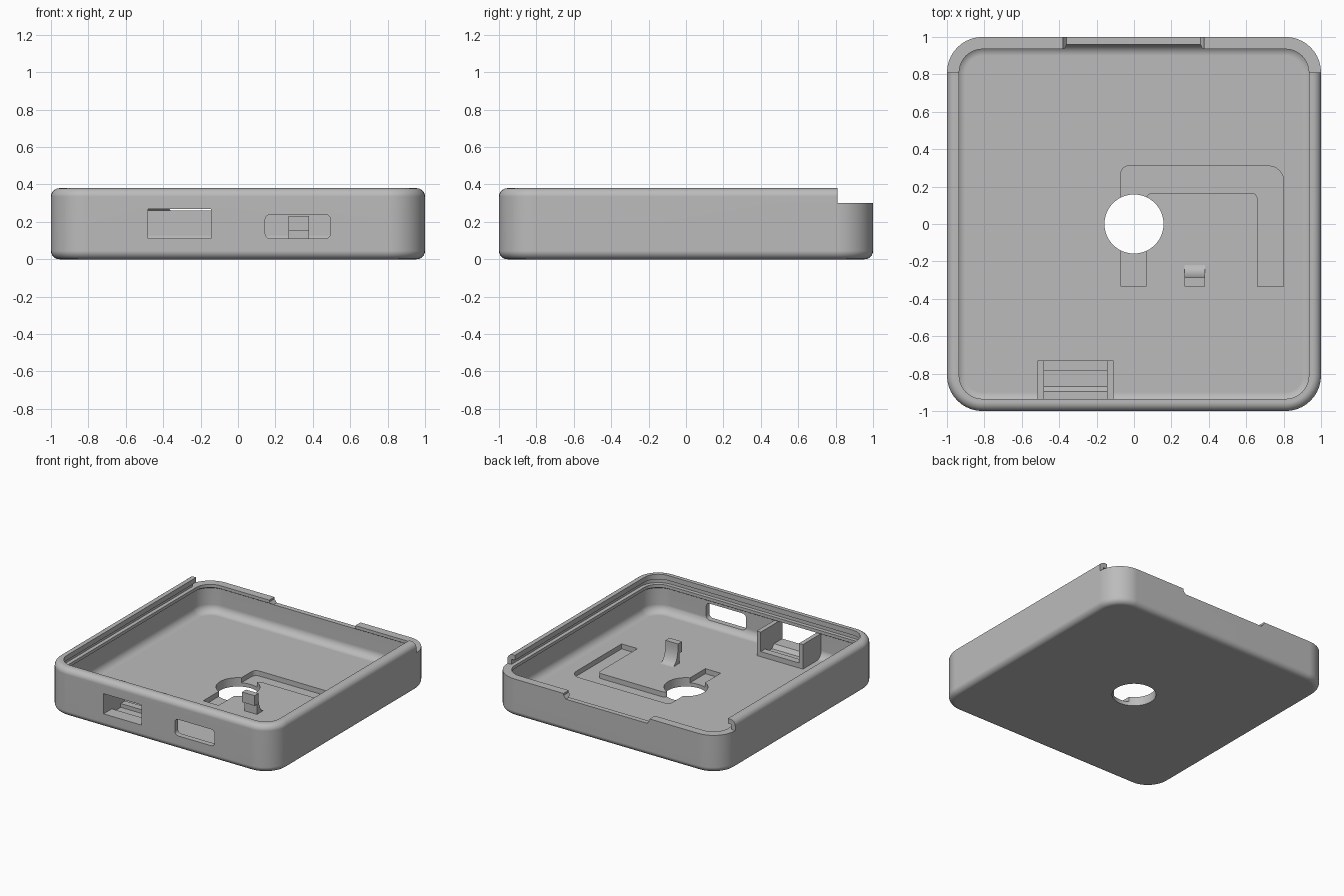
import bpy, bmesh, math
from mathutils import Vector

if "Cube" in bpy.data.objects:
    bpy.data.objects.remove(bpy.data.objects["Cube"])

grey = bpy.data.materials.new("plain_grey")
grey.diffuse_color = (0.5, 0.5, 0.5, 1)
grey.use_nodes = True
grey.node_tree.nodes["Principled BSDF"].inputs["Base Color"].default_value = grey.diffuse_color


def make(name, bm):
    bmesh.ops.recalc_face_normals(bm, faces=bm.faces)
    me = bpy.data.meshes.new(name)
    bm.to_mesh(me)
    bm.free()
    ob = bpy.data.objects.new(name, me)
    me.materials.append(grey)
    bpy.context.collection.objects.link(ob)
    return ob


def activate(ob):
    bpy.ops.object.select_all(action='DESELECT')
    ob.select_set(True)
    bpy.context.view_layer.objects.active = ob


def loft(name, layers, radius=0.19, seg=10):
    """Stack of rounded squares, each layer given as (z, inset)."""
    bm = bmesh.new()
    rings = []
    for z, inset in layers:
        r, ring = radius - inset, []
        for k in range(4):
            sx, sy = ((1, 1), (-1, 1), (-1, -1), (1, -1))[k]
            for i in range(seg + 1):
                a = math.pi / 2 * (k + i / seg)
                c = 1 - radius
                ring.append(bm.verts.new((sx * c + r * math.cos(a), sy * c + r * math.sin(a), z)))
        rings.append(ring)
    n = len(rings[0])
    for lo, hi in zip(rings, rings[1:]):
        for i in range(n):
            j = (i + 1) % n
            bm.faces.new((lo[i], lo[j], hi[j], hi[i]))
    bm.faces.new(rings[0])
    bm.faces.new(rings[-1])
    return make(name, bm)


def prism(name, pts, axis, a, b):
    """Extrude a 2D outline along x, y or z from a to b."""
    place = {'x': lambda p, t: (t, p[0], p[1]),
             'y': lambda p, t: (p[0], t, p[1]),
             'z': lambda p, t: (p[0], p[1], t)}[axis]
    bm = bmesh.new()
    lo = [bm.verts.new(place(p, a)) for p in pts]
    hi = [bm.verts.new(place(p, b)) for p in pts]
    for i in range(len(pts)):
        j = (i + 1) % len(pts)
        bm.faces.new((lo[i], lo[j], hi[j], hi[i]))
    bm.faces.new(lo)
    bm.faces.new(hi)
    return make(name, bm)


def rect(x0, x1, y0, y1, r=0):
    return rounded([(x0, y0, r), (x1, y0, r), (x1, y1, r), (x0, y1, r)])


def rounded(corners, seg=6):
    """Round the right-angled corners of an outline of (x, y, radius)."""
    out = []
    for i, (x, y, r) in enumerate(corners):
        p = Vector((x, y))
        if r == 0:
            out.append(p)
            continue
        u = (Vector(corners[i - 1][:2]) - p).normalized()
        v = (Vector(corners[(i + 1) % len(corners)][:2]) - p).normalized()
        c = p + r * (u + v)
        for k in range(seg + 1):
            t = math.pi / 2 * k / seg
            out.append(c - r * (v * math.cos(t) + u * math.sin(t)))
    return out


def cut(ob, cutter):
    m = ob.modifiers.new("cut", 'BOOLEAN')
    m.operation, m.solver, m.object = 'DIFFERENCE', 'EXACT', cutter
    activate(ob)
    bpy.ops.object.modifier_apply(modifier=m.name)
    bpy.data.objects.remove(cutter)


def smooth(ob):
    activate(ob)
    bpy.ops.object.shade_smooth_by_angle(angle=math.radians(30))
    m = ob.modifiers.new("flat_normals", 'WEIGHTED_NORMAL')
    m.keep_sharp = True


FLOOR, H, B = 0.07, 0.38, 0.045
arc = [math.pi / 2 * i / 6 for i in range(7)]

# Tray with rounded edges top and bottom
tray = loft("tray",
            [(B - B * math.cos(t), B - B * math.sin(t)) for t in arc] +
            [(H - B + B * math.sin(t), B - B * math.cos(t)) for t in arc])

# Inner space: filleted floor, ledge, lid groove and top lip
F = 0.06
cut(tray, loft("cavity_cutter",
               [(FLOOR + F - F * math.cos(t), 0.04 + F - F * math.sin(t)) for t in arc] +
               [(0.26, 0.04), (0.275, 0.065), (0.30, 0.065), (0.3001, 0.035),
                (0.34, 0.035), (0.3401, 0.065), (0.45, 0.065)]))

# Lowered back end for the sliding lid, and its finger notch
cut(tray, prism("lid_entry_cutter", rect(-1.1, 1.1, 0.81, 1.1), 'z', 0.30, 0.5))
cut(tray, prism("notch_cutter", [(-0.36, 0.26), (0.355, 0.26), (0.375, 0.285), (0.375, 0.4),
                                 (-0.38, 0.4), (-0.38, 0.285)], 'y', 0.85, 1.1))

# Front openings
cut(tray, prism("port_cutter", rect(-0.48, -0.145, 0.11, 0.27), 'y', -1.1, -0.92))
cut(tray, prism("switch_cutter", rect(0.145, 0.495, 0.11, 0.24, 0.03), 'y', -1.1, -0.92))

# Cable channel in the floor and the round hole
cut(tray, prism("channel_cutter", rounded([
    (-0.07, -0.335, 0), (0.065, -0.335, 0), (0.065, 0.165, 0.03), (0.66, 0.165, 0.03),
    (0.66, -0.335, 0), (0.80, -0.335, 0), (0.80, 0.31, 0.08), (-0.07, 0.31, 0.04)]),
    'z', 0.03, 0.2))
cut(tray, prism("hole_cutter", [(0.158 * math.cos(math.tau * i / 48), 0.158 * math.sin(math.tau * i / 48))
                                for i in range(48)], 'z', -0.1, 0.2))
smooth(tray)

# Port holder: stepped bed between two cheeks
prism("port_bed", [(-0.97, 0.06), (-0.97, 0.11), (-0.895, 0.11), (-0.87, 0.08), (-0.785, 0.08),
                   (-0.785, 0.11), (-0.73, 0.11), (-0.73, 0.06)], 'x', -0.485, -0.14)
for side, x in (("left", -0.515), ("right", -0.145)):
    prism(side + "_port_cheek", rect(x, x + 0.035, -0.97, -0.73), 'z', 0.06, 0.265)

# Snap clip with front barb and curved back
clip = prism("snap_clip", [(-0.335, 0.23), (-0.285, 0.23)] +
             [(-0.22 - 0.065 * math.cos(t), 0.20 - 0.13 * math.sin(t)) for t in arc] +
             [(-0.22, 0.06), (-0.305, 0.06), (-0.305, 0.15), (-0.335, 0.15)], 'x', 0.27, 0.38)
smooth(clip)
